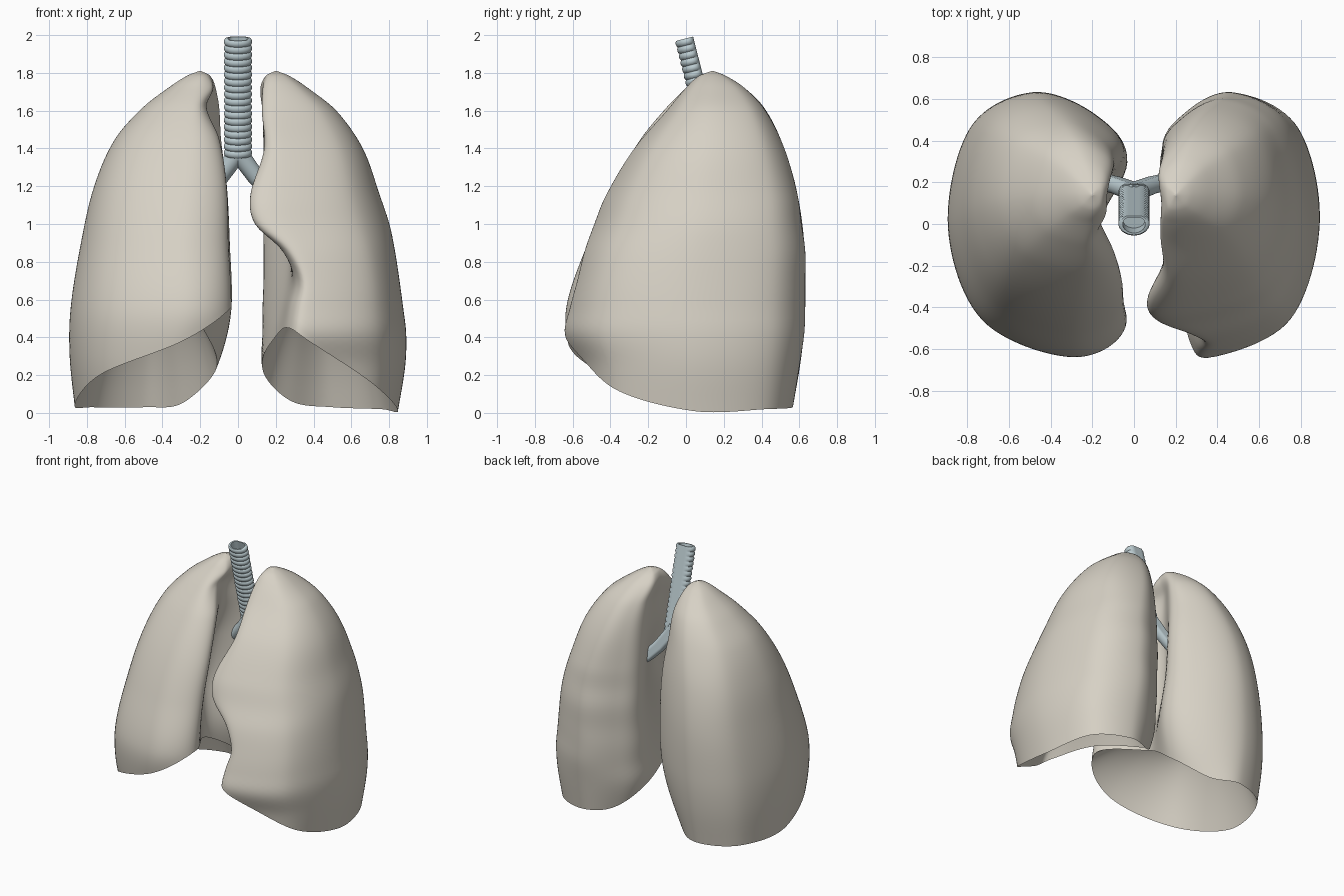
import bpy, bmesh, math
from mathutils import Vector

if "Cube" in bpy.data.objects:
    bpy.data.objects.remove(bpy.data.objects["Cube"])

# Section rows: z, lateral x,y, front x,y, back x,y, medial x at front, centre, back
TIP = [(1.72, .37, .14, .22, 0, .25, .31, .14, .13, .12),
       (1.785, .27, .14, .2, .07, .21, .21, .165, .15, .15),
       (1.81, .205, .14, .2, .135, .2, .145, .197, .195, .197)]
FULL_LUNG = [(0, .86, .03, .38, -.52, .5, .56, .10, .22, .22),
             (.3, .89, -.01, .33, -.61, .5, .61, .05, .2, .09),
             (.55, .885, -.02, .28, -.635, .49, .63, .035, .2, .035),
             (.9, .83, .02, .28, -.52, .47, .625, .05, .27, .045),
             (1.2, .76, .06, .26, -.39, .43, .58, .06, .25, .06),
             (1.45, .65, .10, .24, -.24, .36, .5, .10, .19, .09),
             (1.62, .5, .13, .24, -.1, .3, .41, .17, .17, .10)] + TIP
NOTCHED_LUNG = [(0, .845, .04, .45, -.52, .5, .56, .28, .2, .2),
                (.25, .885, .02, .4, -.57, .5, .6, .28, .17, .13),
                (.42, .89, 0, .39, -.635, .49, .625, .265, .2, .13),
                (.55, .875, -.01, .40, -.61, .48, .63, .28, .23, .13),
                (.7, .855, 0, .41, -.57, .48, .63, .31, .26, .135),
                (.86, .83, .02, .36, -.53, .47, .63, .235, .28, .135),
                (1.0, .8, .04, .27, -.48, .46, .61, .09, .28, .135),
                (1.15, .75, .06, .24, -.42, .43, .59, .065, .25, .135),
                (1.4, .66, .1, .25, -.27, .36, .52, .14, .18, .135),
                (1.6, .52, .13, .23, -.1, .3, .42, .13, .15, .13)] + TIP
# Lower margin height at: lateral, back-lateral, back, back-medial,
# medial back/centre/front, front, front-lateral
FULL_RIM = [.04, .03, .03, .05, .22, .48, .56, .37, .2]
NOTCHED_RIM = [.01, .02, .03, .06, .2, .4, .45, .37, .13]


def hermite(a, b, ma, mb, t):
    return (a * (2*t**3 - 3*t*t + 1) + ma * (t**3 - 2*t*t + t)
            + b * (3*t*t - 2*t**3) + mb * (t**3 - t*t))


def loop_at(vals, u):
    """Smooth closed interpolation, u in 0..1."""
    n = len(vals)
    i, t = int(u * n), u * n % 1
    p = [vals[(i + k) % n] for k in (-1, 0, 1, 2)]
    return hermite(p[1], p[2], (p[2] - p[0]) * .5, (p[3] - p[1]) * .5, t)


def row_at(rows, z):
    """Smoothly interpolated section row at height z."""
    n = len(rows)
    i = max(k for k in range(n - 1) if k == 0 or rows[k][0] <= z)
    h = rows[i+1][0] - rows[i][0]
    t = (z - rows[i][0]) / h

    def slope(k, c):
        a, b = rows[max(k - 1, 0)], rows[min(k + 1, n - 1)]
        return (b[c] - a[c]) / (b[0] - a[0]) * h
    return [hermite(rows[i][c], rows[i+1][c], slope(i, c), slope(i+1, c), t) for c in range(1, 10)]


def outline(rows, z, u, fracs):
    xl, yl, xf, yf, xb, yb, mf, mc, mb = row_at(rows, z)
    d, k = yb - yf, .74
    ff, fc, fb = fracs
    pts = [(xl, yl), (xb + (xl - xb) * k, yl + (yb - yl) * k), (xb, yb),
           (xb + (mb - xb) * .67, yf + (fb + (1 - fb) * .67) * d),
           (mb, yf + fb * d), (mc, yf + fc * d), (mf, yf + ff * d),
           (xf, yf), (xf + (xl - xf) * .72, yl + (yf - yl) * .72)]
    return loop_at([Vector(p) for p in pts], u)


def material(name, rgb):
    m = bpy.data.materials.new(name)
    m.diffuse_color = (*rgb, 1)
    m.use_nodes = True
    m.node_tree.nodes["Principled BSDF"].inputs["Base Color"].default_value = m.diffuse_color
    return m


def loft(name, rings, mat, angle):
    bm = bmesh.new()
    vs = [[bm.verts.new(p) for p in r] for r in rings]
    n = len(vs[0])
    for a, b in zip(vs, vs[1:]):
        for j in range(n):
            bm.faces.new((a[j], a[(j+1) % n], b[(j+1) % n], b[j]))
    bm.faces.new(vs[0])
    bm.faces.new(vs[-1])
    bmesh.ops.recalc_face_normals(bm, faces=bm.faces)
    me = bpy.data.meshes.new(name)
    bm.to_mesh(me)
    bm.free()
    ob = bpy.data.objects.new(name, me)
    bpy.context.collection.objects.link(ob)
    me.materials.append(mat)
    bpy.ops.object.select_all(action='DESELECT')
    ob.select_set(True)
    bpy.context.view_layer.objects.active = ob
    bpy.ops.object.shade_smooth_by_angle(angle=math.radians(angle))
    return ob


def lung(name, rows, rim, fracs, side, mat, n=108, m=64, caps=16):
    us = [j / n for j in range(n)]
    low = [loop_at(rim, u) for u in us]
    rings = []
    # concave base, from dome centre out to the lower margin
    centre = Vector((.45, .02, .68))
    edge = [Vector((*outline(rows, z, u, fracs), z)) for z, u in zip(low, us)]
    for i in range(caps):
        s = 1 - (i + .1) / caps
        ring = []
        for e in edge:
            p = e.lerp(centre, s)
            p.z = e.z + (centre.z - e.z) * (1 - (1 - s) ** 2.6)
            ring.append(p)
        rings.append(ring)
    # outer wall, from the margin up to the apex
    for i in range(m + 1):
        t = math.sin(i / m * math.pi / 2)
        ring = []
        for z0, u in zip(low, us):
            z = z0 + (1.81 - z0) * t
            ring.append(Vector((*outline(rows, z, u, fracs), z)))
        rings.append(ring)
    rings = [[Vector((p.x * side, p.y, p.z)) for p in r] for r in rings]
    return loft(name, rings, mat, 65)


def tube_ring(c, axis, r, n=32, ridge=0, depth=1, flat=.8):
    """Ring across an axis; ridge swells the front, the back is flattened."""
    axis = axis.normalized()
    back = (Vector((0, 1, 0)) - axis * axis.y).normalized()
    side = axis.cross(back)
    out = []
    for j in range(n):
        a = 2 * math.pi * j / n
        s, b = math.cos(a), math.sin(a)
        rr = r + ridge * min(1, max(0, (.75 - b) * 4))
        out.append(c + side * s * rr + back * min(b, flat) * rr * depth)
    return out


tissue = material("lung_tissue", (.68, .64, .56))
cartilage = material("cartilage", (.50, .60, .63))
lung("full_lung", FULL_LUNG, FULL_RIM, (.13, .43, .73), -1, tissue)
lung("notched_lung", NOTCHED_LUNG, NOTCHED_RIM, (.06, .38, .75), 1, tissue)

# Windpipe with cartilage rings and an open top
top, fork = Vector((0, -.002, 1.982)), Vector((0, .155, 1.36))
axis = top - fork
count, steps = 18, 6
rings = [tube_ring(fork.lerp(top, i / (count * steps)), axis, .066, depth=.78,
                   ridge=.009 * abs(math.sin(math.pi * i / steps)) ** .7)
         for i in range(count * steps + 1)]
rings += [tube_ring(fork.lerp(top, t), axis, .054, depth=.78) for t in (1, .85)]
loft("windpipe", rings, cartilage, 50)

# Main bronchi running into the lungs
for side, name in ((-1, "bronchus_full_side"), (1, "bronchus_notched_side")):
    path = [Vector((x * side, y, z)) for x, y, z in
            ((-.02, .15, 1.41), (.025, .165, 1.345), (.09, .19, 1.255), (.17, .21, 1.17), (.28, .24, 1.08))]
    rings = []
    for i, p in enumerate(path):
        d = path[min(i + 1, 4)] - path[max(i - 1, 0)]
        rings.append(tube_ring(p, d, .052 - .003 * i))
    loft(name, rings, cartilage, 50)
